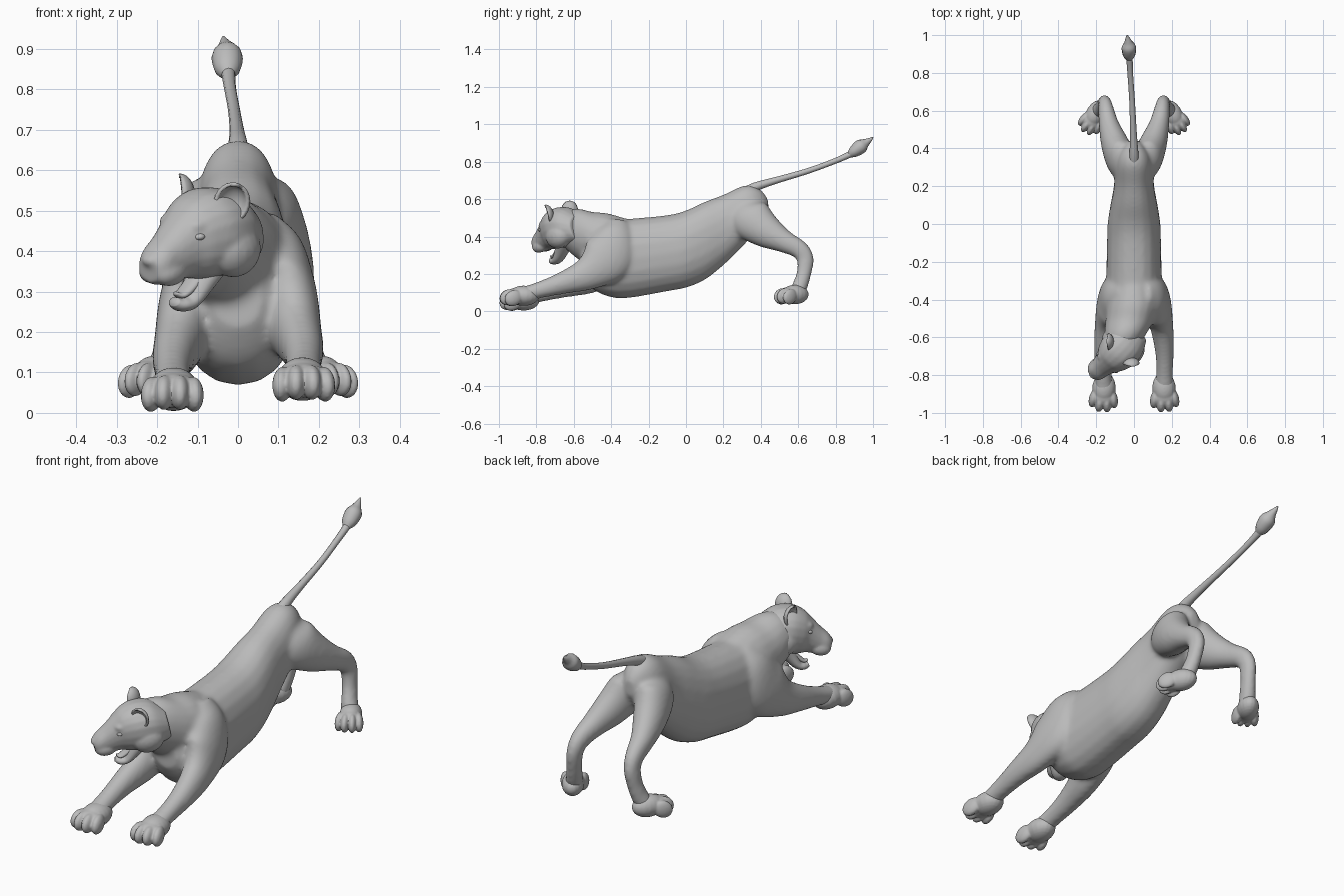
import bpy, bmesh
from math import sin, cos, pi, radians, copysign
from mathutils import Vector, Matrix

cube = bpy.data.objects.get("Cube")
if cube:
    bpy.data.objects.remove(cube)

grey = bpy.data.materials.new("plain grey")
grey.use_nodes = True
grey.diffuse_color = (0.5, 0.5, 0.5, 1)
grey.node_tree.nodes["Principled BSDF"].inputs["Base Color"].default_value = (0.5, 0.5, 0.5, 1)


def spline(pts, steps=5):
    """Smooth interpolation through sections of (x, y, z, half width, half depth)."""
    p = [pts[0]] + list(pts) + [pts[-1]]
    out = []
    for a, b, c, d in zip(p, p[1:], p[2:], p[3:]):
        for k in range(steps):
            t = k / steps
            out.append([0.5 * (2*j + (k2 - i)*t + (2*i - 5*j + 4*k2 - l)*t*t + (3*j - i - 3*k2 + l)*t**3)
                        for i, j, k2, l in zip(a, b, c, d)])
    return out + [list(pts[-1])]


def loft(bm, sections, side=1, dz=0, upright=False, power=2.0, sides=20):
    """Skin a tube over rounded cross-sections and cap both ends."""
    path = spline([(s[0] * side, s[1], s[2] + dz, s[3], s[4]) for s in sections])
    centres = [Vector(s[:3]) for s in path]
    rings = []
    for i, s in enumerate(path):
        across, up = Vector((1, 0, 0)), Vector((0, 0, 1))
        if not upright:
            along = (centres[min(i + 1, len(path) - 1)] - centres[max(i - 1, 0)]).normalized()
            across = (across - along * across.dot(along)).normalized()
            up = along.cross(across)
        ring = []
        for k in range(sides):
            c, n = cos(2 * pi * k / sides), sin(2 * pi * k / sides)
            c, n = (copysign(abs(v) ** (2 / power), v) for v in (c, n))
            ring.append(bm.verts.new(centres[i] + across * c * s[3] + up * n * s[4]))
        rings.append(ring)
    faces = [bm.faces.new((a[k], a[(k + 1) % sides], b[(k + 1) % sides], b[k]))
             for a, b in zip(rings, rings[1:]) for k in range(sides)]
    faces += [bm.faces.new(rings[0][::-1]), bm.faces.new(rings[-1])]
    bmesh.ops.recalc_face_normals(bm, faces=faces)


def ball(bm, centre, size, turn=None):
    m = Matrix.Translation(centre) @ (turn or Matrix()) @ Matrix.Diagonal((*size, 1))
    return bmesh.ops.create_uvsphere(bm, u_segments=18, v_segments=12, radius=1, matrix=m)["verts"]


def finish(name, bm, matrix=None, voxel=0, smooth=4):
    mesh = bpy.data.meshes.new(name)
    for f in bm.faces:
        f.smooth = True
    bm.to_mesh(mesh)
    bm.free()
    mesh.materials.append(grey)
    obj = bpy.data.objects.new(name, mesh)
    bpy.context.collection.objects.link(obj)
    if matrix:
        obj.matrix_world = matrix
    if voxel:
        blend = obj.modifiers.new("Blend", "REMESH")
        blend.mode = "VOXEL"
        blend.voxel_size = voxel
        blend.use_smooth_shade = True
        soft = obj.modifiers.new("Soften", "SMOOTH")
        soft.iterations = smooth
    return obj


# Body: trunk, neck and four legs blended into one skin
bm = bmesh.new()
loft(bm, [(0, -.56, .27, .06, .06), (0, -.5, .285, .12, .165), (0, -.4, .285, .152, .21),
          (0, -.3, .284, .148, .212), (0, -.1, .311, .143, .204), (0, 0, .333, .14, .207),
          (0, .1, .377, .125, .209), (0, .2, .435, .107, .189), (0, .3, .507, .1, .163),
          (0, .36, .54, .085, .13), (0, .41, .555, .055, .085), (0, .44, .555, .025, .04)],
     upright=True, power=2.2)
loft(bm, [(0, -.3, .35, .11, .14), (-.005, -.42, .37, .135, .155), (-.02, -.5, .385, .13, .147),
          (-.045, -.58, .415, .112, .135), (-.07, -.66, .44, .085, .09)], upright=True)
FRONT_DROP = {1: 0, -1: -.025}
for side in (1, -1):
    loft(bm, [(.05, -.37, .48, .04, .06), (.085, -.38, .4, .077, .11), (.12, -.42, .29, .075, .14),
              (.143, -.52, .205, .064, .093), (.16, -.65, .155, .052, .062),
              (.163, -.78, .115, .044, .045), (.16, -.89, .085, .05, .04)],
         side, FRONT_DROP[side] * .8)
    loft(bm, [(.035, .3, .59, .03, .05), (.066, .335, .51, .075, .115), (.1, .42, .435, .074, .095),
              (.133, .525, .374, .054, .062), (.148, .605, .332, .042, .05), (.155, .638, .28, .035, .046),
              (.165, .63, .2, .034, .04), (.18, .607, .13, .038, .042), (.195, .59, .09, .044, .038)], side)
finish("body", bm, voxel=.01, smooth=14)


# Paws: a sloping pad with four toes, blended softly
def paw(name, place, turn, scale):
    bm = bmesh.new()
    ball(bm, (0, .02, .003), (.062, .085, .047))
    ball(bm, (0, -.03, 0), (.065, .05, .038))
    for x, y, z in ((-.052, -.037, -.008), (-.019, -.06, -.004), (.019, -.06, -.004), (.052, -.037, -.008)):
        spread = Matrix.Rotation(x * 4, 4, "Z") @ Matrix.Rotation(.25, 4, "X")
        ball(bm, (x, y, z), (.0245, .05, .037), spread)
    finish(name, bm, Matrix.Translation(place) @ Matrix.Rotation(turn, 4, "Z") @ Matrix.Diagonal((*scale, 1)),
           voxel=.005, smooth=4)


for side, label in ((1, "left"), (-1, "right")):
    paw("front_paw_" + label, (side * .16, -.888, .08 + FRONT_DROP[side]), side * .05, (1, 1, 1.15))
    paw("hind_paw_" + label, (side * .212, .567, .087), side * radians(28), (.82, .92, 1.1))

# Tail and its tuft
bm = bmesh.new()
loft(bm, [(0, .3, .625, .03, .03), (0, .37, .665, .024, .024), (-.003, .48, .7, .018, .018),
          (-.01, .65, .75, .015, .015), (-.02, .8, .805, .015, .015), (-.025, .9, .85, .018, .018)], sides=12)
finish("tail", bm)
bm = bmesh.new()
loft(bm, [(-.024, .87, .835, .015, .014), (-.026, .895, .852, .033, .03), (-.027, .935, .882, .038, .038),
          (-.03, .962, .902, .022, .022), (-.034, .985, .918, .011, .011), (-.036, 1, .93, .003, .003)], sides=12)
finish("tail_tuft", bm)

# Head: built facing forward, then turned, tipped down and rolled
HEAD = (Matrix.Translation((-.07, -.66, .45)) @ Matrix.Rotation(radians(-45), 4, "Z")
        @ Matrix.Rotation(radians(12), 4, "X") @ Matrix.Rotation(radians(7), 4, "Y"))
bm = bmesh.new()
loft(bm, [(0, .12, -.03, .07, .07), (0, .06, -.008, .102, .1), (0, -.01, -.002, .11, .112),
          (0, -.07, -.005, .092, .102), (0, -.11, -.014, .07, .083), (0, -.16, -.033, .055, .064),
          (0, -.2, -.045, .048, .05), (0, -.222, -.05, .034, .034)], upright=True, power=2.2)
for side in (1, -1):
    ball(bm, (side * .068, .015, -.045), (.054, .075, .066))
    ball(bm, (side * .027, -.172, -.066), (.031, .05, .033))
    ball(bm, (side * .045, -.085, .038), (.029, .034, .022))
ball(bm, (0, -.217, -.03), (.022, .016, .014))
finish("head", bm, HEAD, voxel=.006, smooth=8)

# Open lower jaw with a tongue
bm = bmesh.new()
loft(bm, [(0, .0, -.075, .06, .035), (0, -.045, -.118, .046, .032), (0, -.09, -.157, .038, .022),
          (0, -.122, -.16, .031, .018), (0, -.14, -.15, .017, .012)], sides=14)
finish("lower_jaw", bm, HEAD)
bm = bmesh.new()
loft(bm, [(0, -.03, -.08, .026, .012), (0, -.075, -.117, .025, .012), (0, -.115, -.138, .02, .009),
          (0, -.133, -.13, .008, .004)], sides=12)
finish("tongue", bm, HEAD)

# Eyes and cupped ears
for side, label in ((1, "left"), (-1, "right")):
    bm = bmesh.new()
    ball(bm, (side * .06, -.1, .015), (.017, .016, .01))
    finish("eye_" + label, bm, HEAD)
    bm = bmesh.new()
    verts = ball(bm, (0, 0, 0), (.046, .036, .053))
    bmesh.ops.delete(bm, geom=[v for v in verts if v.co.y < -.003], context="VERTS")
    ear = finish("ear_" + label, bm, HEAD @ Matrix.Translation((side * .088, -.005, .082))
                 @ Matrix.Rotation(side * radians(45), 4, "Z") @ Matrix.Rotation(side * .25, 4, "Y"))
    rim = ear.modifiers.new("Thickness", "SOLIDIFY")
    rim.thickness = .009
